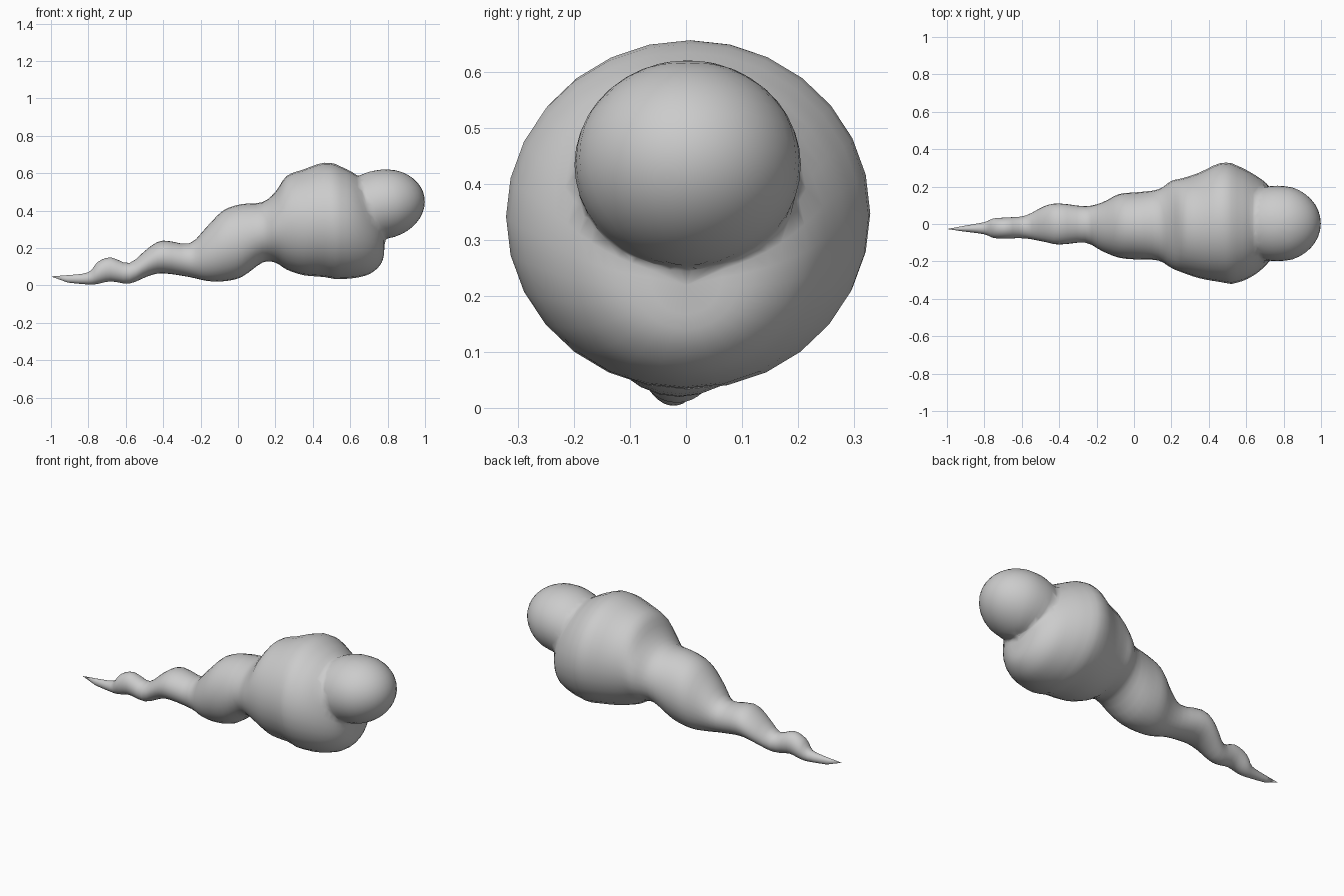
import bpy
import bmesh
import math
from mathutils import Vector

cube = bpy.data.objects.get("Cube")
if cube:
    bpy.data.objects.remove(cube, do_unlink=True)

# Single plain grey
grey = bpy.data.materials.new("smoke_grey")
grey.use_nodes = True
colour = (0.6, 0.6, 0.6, 1)
grey.diffuse_color = colour
shader = grey.node_tree.nodes["Principled BSDF"]
shader.inputs["Base Color"].default_value = colour
shader.inputs["Roughness"].default_value = 0.8

SIDES = 28
STEPS = 3

# Puff outline along the trail: x, top, bottom, back, front
STATIONS = [
    (-.91, .055, .015, -.01, -.04),
    (-.8, .07, .005, .01, -.055),
    (-.75, .125, .008, .03, -.075),
    (-.68, .15, .022, .035, -.077),
    (-.58, .12, .01, .045, -.077),
    (-.48, .2, .05, .095, -.095),
    (-.4, .24, .065, .11, -.11),
    (-.26, .225, .045, .095, -.1),
    (-.17, .31, .025, .115, -.145),
    (-.08, .4, .022, .16, -.18),
    (.02, .435, .045, .17, -.19),
    (.13, .445, .122, .185, -.195),
    (.2, .5, .122, .23, -.235),
    (.26, .585, .085, .245, -.26),
    (.35, .62, .055, .275, -.29),
    (.46, .656, .045, .325, -.31),
    (.55, .64, .03, .318, -.32),
    (.64, .59, .038, .27, -.28),
    (.71, .5, .06, .22, -.22),
    (.76, .4, .105, .15, -.15),
    (.78, .32, .15, .08, -.08),
]


def spline(a, b, c, d, t):
    """Smooth blend between the two middle stations."""
    return [q + .5 * t * (r - p + t * (2 * p - 5 * q + 4 * r - s + t * (3 * (q - r) + s - p)))
            for p, q, r, s in zip(a, b, c, d)]


def smooth_stations(rows):
    padded = [rows[0]] + rows + [rows[-1]]
    result = []
    for i in range(len(rows) - 1):
        result += [spline(*padded[i:i + 4], k / STEPS) for k in range(STEPS)]
    return result + [rows[-1]]


def oval_ring(bm, row):
    x, top, bottom, back, front = row
    ring = []
    for k in range(SIDES):
        a = math.tau * k / SIDES
        y = (back + front) / 2 + (back - front) / 2 * math.cos(a)
        z = (top + bottom) / 2 + (top - bottom) / 2 * math.sin(a)
        ring.append(bm.verts.new((x, y, z)))
    return ring


def finish(name, bm):
    bmesh.ops.recalc_face_normals(bm, faces=bm.faces[:])
    mesh = bpy.data.meshes.new(name)
    bm.to_mesh(mesh)
    bm.free()
    mesh.materials.append(grey)
    obj = bpy.data.objects.new(name, mesh)
    bpy.context.collection.objects.link(obj)
    return obj


# Billowing trail, closed by a point at each end
bm = bmesh.new()
rings = [oval_ring(bm, row) for row in smooth_stations(STATIONS)]
for first, second in zip(rings, rings[1:]):
    for k in range(SIDES):
        n = (k + 1) % SIDES
        bm.faces.new((first[k], first[n], second[n], second[k]))
for ring, point in ((rings[0], (-1, -.027, .048)), (rings[-1], (.788, 0, .235))):
    tip = bm.verts.new(point)
    for k in range(SIDES):
        bm.faces.new((ring[k], ring[(k + 1) % SIDES], tip))
trail = finish("cloud_trail", bm)

# Rounded puff at the leading end
bm = bmesh.new()
bmesh.ops.create_uvsphere(bm, u_segments=36, v_segments=20, radius=1)
bmesh.ops.scale(bm, vec=(.232, .205, .186), verts=bm.verts[:])
puff = finish("leading_puff", bm)
puff.location = Vector((.768, .003, .434))
puff.rotation_euler.y = -math.radians(10)
puff.hide_render = True
puff.hide_viewport = False

# Fuse both into one continuous skin
union = trail.modifiers.new("fuse", "BOOLEAN")
union.operation = "UNION"
union.solver = "EXACT"
union.object = puff
bpy.context.view_layer.objects.active = trail
trail.select_set(True)
bpy.ops.object.modifier_apply(modifier=union.name)
bpy.data.objects.remove(puff, do_unlink=True)

# Soften the seam where the puff meets the trail
bm = bmesh.new()
bm.from_mesh(trail.data)
bmesh.ops.remove_doubles(bm, verts=bm.verts[:], dist=.004)
seam = [v for v in bm.verts if .55 < v.co.x < .82]
for _ in range(3):
    bmesh.ops.smooth_vert(bm, verts=seam, factor=.4,
                          use_axis_x=True, use_axis_y=True, use_axis_z=True)
bm.to_mesh(trail.data)
bm.free()
trail.data.polygons.foreach_set("use_smooth", [True] * len(trail.data.polygons))
